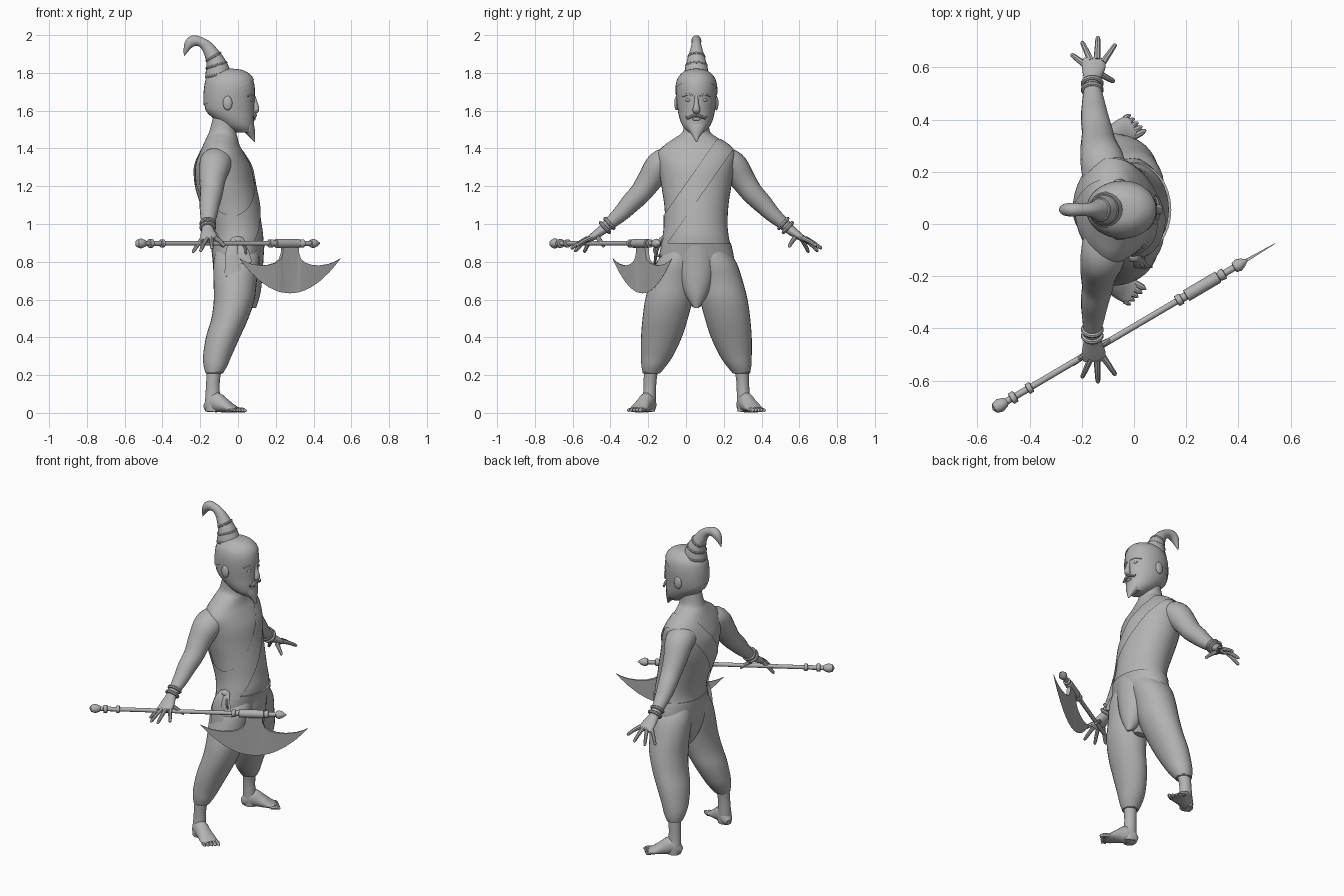
import bpy, bmesh, math
from mathutils import Vector

CY = 0.055  # body mid-plane in y
grey = bpy.data.materials.new("stone grey")
grey.diffuse_color = (0.45, 0.45, 0.45, 1)


def finish(name, bm):
    bmesh.ops.recalc_face_normals(bm, faces=bm.faces)
    me = bpy.data.meshes.new(name)
    bm.to_mesh(me)
    bm.free()
    me.materials.append(grey)
    ob = bpy.data.objects.new(name, me)
    bpy.context.collection.objects.link(ob)
    return ob


def smooth_path(pts, k):
    """Catmull-Rom through tuples of any length."""
    out = []
    for i in range(len(pts) - 1):
        p0, p1, p2 = pts[max(i - 1, 0)], pts[i], pts[i + 1]
        p3 = pts[min(i + 2, len(pts) - 1)]
        for j in range(k):
            t = j / k
            out.append([0.5 * (2 * b + (c - a) * t + (2 * a - 5 * b + 4 * c - d) * t * t
                               + (3 * b - a - 3 * c + d) * t ** 3)
                        for a, b, c, d in zip(p0, p1, p2, p3)])
    return out + [list(pts[-1])]


def loft(name, pts, ref=None, n=20, k=4, cuts=()):
    """Skin over (x, y, z, a, b) rings; level rings if ref is None, else a lies along ref."""
    bm = bmesh.new()
    P = smooth_path(pts, k) if k > 1 else pts
    rings = []
    for i, (x, y, z, a, b) in enumerate(P):
        u, v = Vector((1, 0, 0)), Vector((0, 1, 0))
        if ref is not None:
            t = (Vector(P[min(i + 1, len(P) - 1)][:3]) - Vector(P[max(i - 1, 0)][:3])).normalized()
            r = Vector(ref)
            u = (r - t * r.dot(t)).normalized()
            v = t.cross(u)
        a, b = max(a, 0.001), max(b, 0.001)
        rings.append([bm.verts.new(Vector((x, y, z)) + u * a * math.cos(q) + v * b * math.sin(q))
                      for q in (2 * math.pi * m / n for m in range(n))])
    for r0, r1 in zip(rings, rings[1:]):
        for m in range(n):
            bm.faces.new((r0[m], r0[(m + 1) % n], r1[(m + 1) % n], r1[m]))
    bm.faces.new(rings[0])
    bm.faces.new(rings[-1])
    for co, no in cuts:  # remove everything on the positive side
        bmesh.ops.bisect_plane(bm, geom=bm.verts[:] + bm.edges[:] + bm.faces[:],
                               plane_co=co, plane_no=no, clear_outer=True)
    return finish(name, bm)


def ball(name, c, r):
    bm = bmesh.new()
    bmesh.ops.create_uvsphere(bm, u_segments=16, v_segments=10, radius=1)
    for v in bm.verts:
        v.co = Vector([c[i] + v.co[i] * r[i] for i in range(3)])
    return finish(name, bm)


def ring(name, c, axis, R, r):
    bpy.ops.mesh.primitive_torus_add(major_radius=R, minor_radius=r, major_segments=24,
                                     minor_segments=8, location=c)
    ob = bpy.context.object
    ob.rotation_euler = Vector(axis).to_track_quat('Z', 'Y').to_euler()
    ob.name = name
    ob.data.materials.append(grey)


def grow(pts, d):
    return [(x, y, z, a + d, b + d) for x, y, z, a, b in pts]


def level(rows):
    """Rows of (z, x centre, half depth, half width) on the mid-plane."""
    return [(x, CY, z, a, b) for z, x, a, b in rows]


# Torso, neck and pelvis
torso = level([(.87, -.005, .135, .185), (.93, -.002, .136, .172), (1.0, -.015, .14, .165),
               (1.1, -.04, .15, .17), (1.2, -.065, .155, .185), (1.3, -.078, .148, .2),
               (1.37, -.085, .12, .205), (1.415, -.088, .098, .172), (1.455, -.085, .083, .115),
               (1.49, -.08, .072, .072), (1.56, -.065, .068, .066)])
loft("torso", torso, n=40, k=5)
pelvis = level([(.56, 0, .04, .02), (.62, -.01, .085, .06), (.7, -.012, .112, .13),
                (.8, -.008, .126, .195), (.87, -.003, .138, .19), (.9, 0, .143, .182)])
loft("pelvis", pelvis, n=32)
loft("front_cloth", level([(.555, .085, .01, .012), (.585, .07, .036, .035), (.64, .06, .06, .066),
                           (.72, .053, .076, .092), (.8, .048, .086, .105), (.89, .046, .094, .112)]), n=28)

# Diagonal sash wrapped over the left shoulder
no = Vector((0, .819, -.575))
loft("sash", grow(torso[:-2], .008), n=40, k=5,
     cuts=[((0, .24, 1.38), no), ((0, .165, 1.45), -no),
           ((0, 0, .885), (0, 0, -1)), ((0, 0, 1.45), (0, 0, 1))])
# Hip knot with hanging ends
ball("hip_knot", (.0, -.12, .915), (.03, .026, .02))
for i, (x0, x1, y1, z1) in enumerate([(-.03, -.025, -.172, .725), (.02, .03, -.165, .79)]):
    loft(f"hip_tail_{i}", [(x0 * .5, -.125, .925, .016, .01), (x0, -.155, .86, .034, .009),
                           (x1, y1, z1, .046, .006)], ref=(1, 0, .1), n=10)
ring("hip_loop", (.03, -.14, .86), (1, .4, .2), .03, .007)

# Head, hair cap, topknot
head = level([(1.485, .03, .045, .04), (1.515, .005, .078, .07), (1.555, -.02, .105, .088),
              (1.6, -.042, .128, .098), (1.66, -.045, .133, .105), (1.72, -.043, .132, .106),
              (1.765, -.043, .122, .097), (1.795, -.042, .098, .076), (1.815, -.04, .06, .047),
              (1.822, -.04, .01, .01)])
loft("head", head, n=32)
loft("hair_cap", grow(head, .005), n=32, cuts=[((.09, 0, 1.765), (.5, 0, -1))])
loft("topknot", [(-.104, CY, 1.76, .066, .066), (-.106, CY, 1.8, .064, .067),
                 (-.116, CY, 1.85, .054, .053), (-.136, CY, 1.895, .041, .041),
                 (-.165, CY, 1.94, .028, .031), (-.2, CY, 1.965, .024, .025),
                 (-.238, CY, 1.969, .026, .029), (-.265, CY, 1.943, .022, .022),
                 (-.285, CY, 1.89, .002, .002)], ref=(0, 1, 0))
for x, z, R, t in [(-.106, 1.79, .062, .2), (-.114, 1.84, .052, .3), (-.13, 1.885, .04, .6)]:
    ring("topknot_band", (x, CY, z), (-t, 0, 1), R, .008)

# Face
loft("nose", [(.078, CY, 1.68, .01, .012), (.09, CY, 1.64, .012, .014),
              (.097, CY, 1.605, .02, .015), (.085, CY, 1.59, .016, .008)], ref=(0, 1, 0), n=12)
loft("beard", level([(1.435, .088, .003, .003), (1.465, .073, .018, .02), (1.5, .055, .034, .044),
                     (1.535, .043, .04, .058), (1.56, .045, .03, .055)]))
ball("lower_lip", (.084, CY, 1.555), (.01, .022, .008))


def side(s, p):
    """Place a left-hand point on side s of the body."""
    return (p[0], CY + s * (p[1] - CY)) + tuple(p[2:])


for s, w in ((1, "left"), (-1, "right")):
    def limb(name, pts, **kw):
        return loft(f"{w}_{name}", [side(s, p) for p in pts], **kw)

    ball(f"{w}_ear", side(s, (-.055, .16, 1.64)), (.025, .012, .038))
    ball(f"{w}_eye", side(s, (.068, .095, 1.656)), (.013, .018, .009))
    limb("brow", [(.084, .07, 1.678, .005, .005), (.076, .1, 1.686, .006, .005),
                  (.05, .13, 1.675, .004, .004)], ref=(0, 0, 1), n=8)
    limb("moustache", [(.092, .055, 1.578, .008, .008), (.09, .08, 1.57, .008, .008),
                       (.084, .1, 1.56, .006, .006), (.082, .113, 1.57, .002, .002)],
         ref=(0, 0, 1), n=8)

    # Arm and hand
    limb("arm", [(-.1, .1, 1.335, .07, .06), (-.11, .18, 1.335, .086, .072),
                 (-.122, .245, 1.31, .084, .078),
                 (-.135, .3, 1.235, .07, .067), (-.14, .35, 1.165, .06, .058),
                 (-.15, .405, 1.108, .054, .052), (-.155, .46, 1.05, .045, .042),
                 (-.16, .53, .99, .032, .03), (-.16, .555, .967, .033, .026),
                 (-.155, .6, .935, .045, .02), (-.152, .632, .914, .043, .014)], ref=(1, 0, 0))
    for d in (0, .024):
        ring(f"{w}_bracelet", side(s, (-.16, .515 + d, 1.003 - d * .9)), (0, s * .74, -.67), .034, .01)
    fingers = [(-.187, .61, -.24, .65, .85), (-.165, .625, -.2, .7, .855),
               (-.142, .63, -.138, .72, .87), (-.118, .62, -.07, .69, .885),
               (-.13, .575, -.075, .545, .88)]
    for x0, y0, x1, y1, z1 in fingers:
        limb("finger", [(x0, y0, .925, .013, .013),
                        ((x0 + x1) / 2, (y0 + y1) / 2, (.93 + z1) / 2, .011, .011),
                        (x0 * .1 + x1 * .9, y0 * .1 + y1 * .9, .092 + z1 * .9, .009, .009),
                        (x1, y1, z1, .004, .004)], ref=(1, .1, 0), n=8)

    # Baggy trouser leg
    limb("trouser", [(-.005, .135, .86, .115, .09), (-.008, .158, .79, .122, .112),
                     (-.015, .18, .7, .115, .12), (-.02, .2, .6, .108, .126),
                     (-.043, .22, .5, .098, .12), (-.08, .24, .4, .09, .108),
                     (-.11, .264, .3, .075, .084), (-.119, .28, .25, .063, .066),
                     (-.125, .292, .212, .047, .047)], n=28)
    ring(f"{w}_cuff", side(s, (-.125, .293, .215)), (0, 0, 1), .041, .007)

    # Ankle, foot and toes
    limb("ankle", [(-.125, .293, .25, .042, .04), (-.132, .3, .17, .036, .034),
                   (-.134, .303, .1, .038, .034), (-.132, .308, .05, .042, .038),
                   (-.13, .31, .008, .04, .036)])
    limb("foot", [(-.174, .288, .026, .016, .02), (-.155, .297, .034, .033, .034),
                  (-.12, .314, .055, .041, .054), (-.08, .335, .042, .044, .041),
                  (-.035, .358, .024, .05, .023), (-.005, .374, .016, .046, .013)],
         ref=(-.469, s * .883, 0))
    for i in range(5):
        o, ln, r = -.036 + .02 * i, .035 - .004 * i, .013 - .001 * i
        x, y = -.018 - .469 * o, .366 + .883 * o
        limb("toe", [(x, y, .015, r, r), (x + .5 * ln, y + .28 * ln, .016, r, r),
                     (x + ln, y + .56 * ln, .013, r * .85, r * .85),
                     (x + 1.35 * ln, y + .75 * ln, .01, .003, .003)],
             ref=(-.469, s * .883, 0), n=8)

# Axe pole: (distance along pole, radius) profile with knobs and collars
D = Vector((.862, .507, 0))
MID = Vector((.275, -.231, .897))  # pole point above the blade
profile = [(-.948, .002), (-.938, .02), (-.915, .027), (-.89, .018), (-.885, .013), (-.868, .013),
           (-.866, .023), (-.846, .023), (-.844, .013), (-.795, .013), (-.793, .021), (-.775, .021),
           (-.773, .012), (-.13, .012), (-.128, .022), (-.108, .022), (-.106, .016), (-.088, .016),
           (-.086, .024), (.055, .024), (.057, .016), (.068, .022), (.082, .022), (.084, .013),
           (.125, .013), (.127, .02), (.145, .025), (.165, .017), (.185, .002)]
loft("axe_pole", [tuple(MID + D * t) + (r, r) for t, r in profile], ref=(0, 0, 1), n=16, k=1)

# Crescent blade: columns along the pole, thinning to the tips and the lower edge
half = [(.0, .89), (.046, .89), (.05, .845), (.062, .815), (.09, .795), (.13, .784), (.18, .78),
        (.24, .789), (.28, .803), (.309, .818)]
cols = [(-u, z) for u, z in half[:0:-1]] + half
N = Vector((-D.y, D.x, 0))
bm = bmesh.new()
prev = None
for u, top in cols:
    q = abs(u) / .309
    low = .633 + .182 * q * q
    h = .001 + .012 * (1 - q)
    base = MID + D * u
    col = [bm.verts.new((base.x + N.x * o, base.y + N.y * o, z))
           for o, z in ((-h, top), (h, top), (.0006, low), (-.0006, low))]
    if prev:
        for m in range(4):
            bm.faces.new((prev[m], prev[(m + 1) % 4], col[(m + 1) % 4], col[m]))
    else:
        bm.faces.new(col)
    prev = col
bm.faces.new(prev)
finish("axe_blade", bm)

# Smooth shading with crisp edges
bpy.ops.object.select_all(action='SELECT')
bpy.context.view_layer.objects.active = bpy.data.objects["torso"]
bpy.ops.object.shade_smooth_by_angle(angle=math.radians(40))
